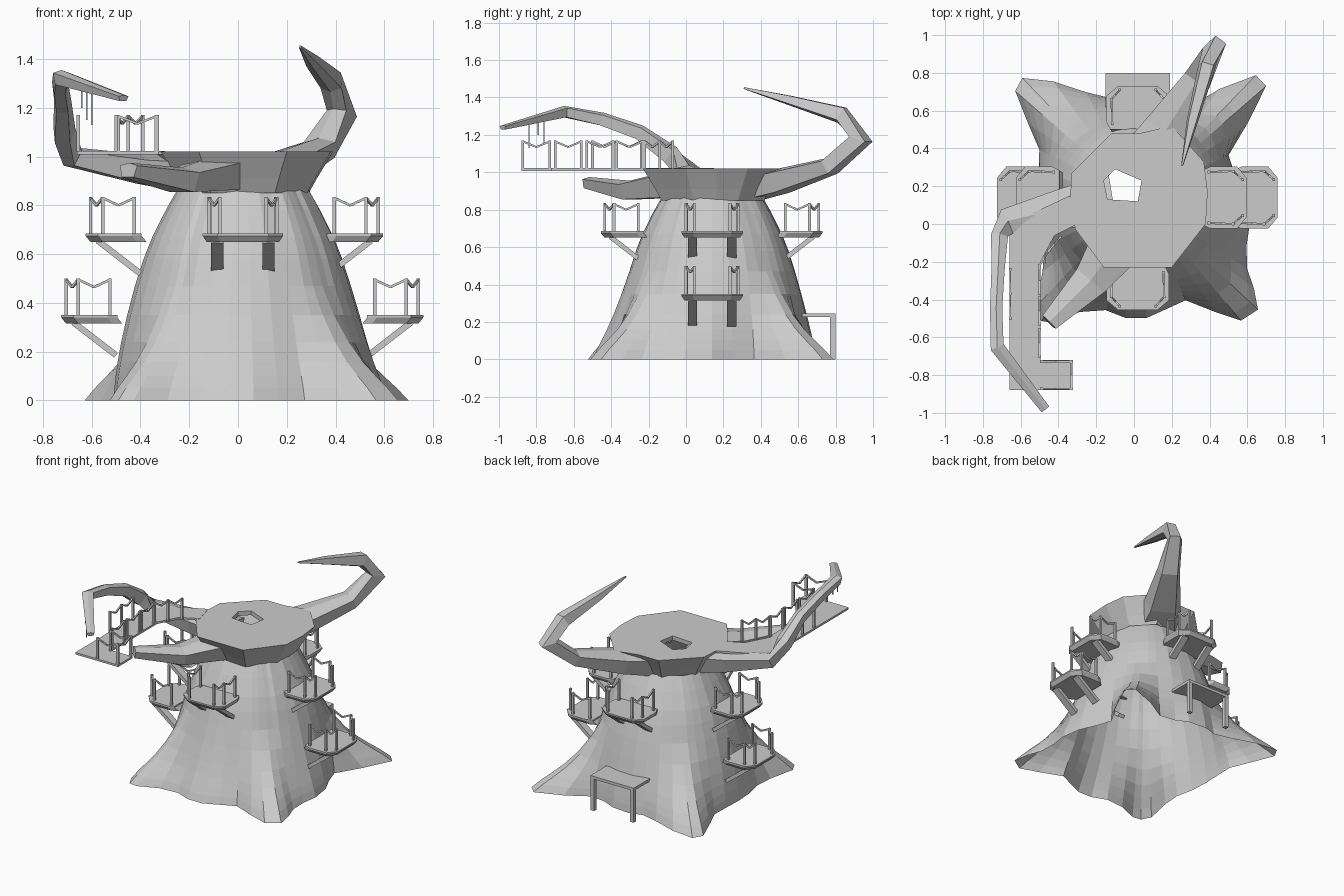
import bpy, bmesh
from math import cos, sin, radians
from mathutils import Vector, Matrix
import random

random.seed(4)
if "Cube" in bpy.data.objects:
    bpy.data.objects.remove(bpy.data.objects["Cube"])

grey = bpy.data.materials.new("plain_grey")
grey.use_nodes = True
GREY = (0.6, 0.6, 0.6, 1)
grey.diffuse_color = GREY
grey.node_tree.nodes["Principled BSDF"].inputs["Base Color"].default_value = GREY

CX, CY = 0.02, 0.14


def finish(name, bm):
    bmesh.ops.recalc_face_normals(bm, faces=bm.faces)
    me = bpy.data.meshes.new(name)
    bm.to_mesh(me)
    bm.free()
    me.materials.append(grey)
    ob = bpy.data.objects.new(name, me)
    bpy.context.collection.objects.link(ob)


def loft(bm, rings, caps=True):
    """Bridge a list of equal closed point rings."""
    vs = [[bm.verts.new(p) for p in r] for r in rings]
    n = len(vs[0])
    for a, b in zip(vs, vs[1:]):
        for i in range(n):
            j = (i + 1) % n
            bm.faces.new((a[i], a[j], b[j], b[i]))
    if caps:
        bm.faces.new(vs[0][::-1])
        bm.faces.new(vs[-1])
    return vs


def bar(bm, a, b, w, h=None):
    """Square bar between two points, w wide and h deep."""
    a, b = Vector(a), Vector(b)
    d = (b - a).normalized()
    side = d.cross(Vector((0, 0, 1)))
    side = Vector((1, 0, 0)) if side.length < 0.01 else side.normalized()
    up = side.cross(d) * (h or w) / 2
    side *= w / 2
    loft(bm, [[p + side + up, p - side + up, p - side - up, p + side - up] for p in (a, b)])


def railing(bm, points, z):
    """Posts at the points, joined by rails that sag in the middle."""
    for x, y in points:
        bar(bm, (x, y, z), (x, y, z + 0.15), 0.014)
    for (x, y), (u, v) in zip(points, points[1:]):
        mid = ((x + u) / 2, (y + v) / 2, z + 0.115)
        bar(bm, (x, y, z + 0.145), mid, 0.01)
        bar(bm, mid, (u, v, z + 0.145), 0.01)


def branch(name, stations):
    """Five sided limb through (point, width, height) stations."""
    bm = bmesh.new()
    pts = [Vector(s[0]) for s in stations]
    rings, last = [], None
    for i, (_, w, h) in enumerate(stations):
        d = (pts[min(i + 1, len(pts) - 1)] - pts[max(i - 1, 0)]).normalized()
        side = d.cross(Vector((0, 0, 1))).normalized()
        # keep the section from twisting where the limb doubles back
        if last and side.dot(last) < 0:
            side = -side
        last = side
        up = side.cross(d)
        shape = ((-0.5, 0.3), (0, 0.5), (0.5, 0.3), (0.35, -0.5), (-0.35, -0.5))
        rings.append([pts[i] + side * w * s + up * h * t for s, t in shape])
    loft(bm, rings)
    finish(name, bm)


# Hollow trunk: a footprint of (angle, radius) with four pointed roots
FOOT = ((0, .57), (12, .53), (25, .53), (34, .7), (41, .9), (46, .9), (53, .72), (60, .56), (72, .53),
        (82, .55), (96, .56), (106, .55), (116, .62), (126, .76), (134, .88), (139, .86), (146, .7),
        (154, .58), (166, .54), (180, .53), (195, .54), (208, .56), (218, .64), (227, .8), (232, .83),
        (236, .8), (243, .68), (254, .62), (264, .64), (274, .64), (284, .61), (295, .6), (304, .73),
        (310, .85), (317, .87), (322, .78), (327, .69), (336, .63), (346, .61))
# height, plain radius, share of the root flare
LEVELS = ((0, .53, 1), (.05, .527, .84), (.1, .522, .66), (.16, .514, .46), (.24, .5, .27),
          (.35, .476, .1), (.47, .445, 0), (.58, .41, 0), (.67, .375, 0), (.78, .32, 0), (.87, .27, 0))

jitter = [random.uniform(-0.008, 0.008) for _ in FOOT]
trunk_rings = []
for z, base, flare in LEVELS:
    ring = []
    for (a, foot), j in zip(FOOT, jitter):
        r = base + flare * (foot - LEVELS[0][1]) + j * z
        ring.append((CX + r * cos(radians(a)), CY + r * sin(radians(a)), z))
    trunk_rings.append(ring)
bm = bmesh.new()
loft(bm, trunk_rings, caps=False)
finish("trunk", bm)

# Flared crown with a five sided opening in its flat top
RIM = ((0.38, 0.0), (0.39, 0.17), (0.37, 0.33), (0.2, 0.52), (0.03, 0.48), (-0.12, 0.48),
       (-0.33, 0.27), (-0.34, 0.1), (-0.31, -0.03), (-0.16, -0.23), (0.03, -0.23), (0.2, -0.23))
HOLE = ((-0.10, 0.29), (0.04, 0.23), (0.02, 0.12), (-0.14, 0.13), (-0.16, 0.23))


def shrunk(p, k, z):
    return (CX + (p[0] - CX) * k, CY + (p[1] - CY) * k, z)


bm = bmesh.new()
rings = loft(bm, [[shrunk(p, 0.73, 0.85) for p in RIM], [shrunk(p, 0.82, 0.91) for p in RIM],
                  [(x, y, 1.02) for x, y in RIM]], caps=False)
hole = [bm.verts.new((x, y, 1.02)) for x, y in HOLE]
low = [bm.verts.new((x, y, 0.99)) for x, y in HOLE]
inner = [bm.edges.new((hole[i], hole[(i + 1) % 5])) for i in range(5)]
outer = [bm.edges.get((rings[-1][i], rings[-1][(i + 1) % 12])) for i in range(12)]
bmesh.ops.triangle_fill(bm, edges=inner + outer, use_beauty=True)
for i in range(5):
    j = (i + 1) % 5
    bm.faces.new((hole[i], hole[j], low[j], low[i]))
finish("crown", bm)

# Limbs growing out of the crown
branch("tall_back_limb", [((0.06, 0.3, 0.92), 0.34, 0.16), ((0.17, 0.5, 0.955), 0.24, 0.13),
                          ((0.34, 0.77, 1.035), 0.15, 0.09), ((0.425, 0.93, 1.18), 0.1, 0.12),
                          ((0.385, 0.83, 1.305), 0.09, 0.09), ((0.31, 0.55, 1.385), 0.06, 0.05),
                          ((0.255, 0.31, 1.45), 0.01, 0.01)])
branch("hooked_side_limb", [((-0.12, 0.12, 0.92), 0.3, 0.17), ((-0.4, 0.08, 0.95), 0.2, 0.12),
                            ((-0.68, 0.01, 1.0), 0.14, 0.08), ((-0.715, -0.08, 1.095), 0.09, 0.1),
                            ((-0.72, -0.25, 1.215), 0.07, 0.08), ((-0.73, -0.45, 1.285), 0.065, 0.07),
                            ((-0.725, -0.65, 1.325), 0.075, 0.06), ((-0.47, -0.98, 1.24), 0.05, 0.025)])
branch("broken_front_limb", [((-0.06, -0.06, 0.94), 0.3, 0.15), ((-0.23, -0.3, 0.905), 0.19, 0.1),
                             ((-0.45, -0.52, 0.945), 0.1, 0.06)])

# High walkway along the hooked limb
DECK = ((-0.3, 0.0), (-0.42, -0.06), (-0.495, -0.2), (-0.495, -0.72), (-0.325, -0.72),
        (-0.325, -0.88), (-0.66, -0.88), (-0.66, 0.0), (-0.34, 0.15))
bm = bmesh.new()
loft(bm, [[(x, y, z) for x, y in DECK] for z in (1.008, 1.022)])
finish("walkway", bm)

bm = bmesh.new()
EDGE = -0.5
railing(bm, ((-0.39, -0.07), (-0.45, -0.14), (EDGE, -0.22)), 1.02)
for start in (-0.23, -0.39, -0.56):
    railing(bm, ((EDGE, start), (EDGE, start - 0.14)), 1.02)
railing(bm, ((-0.655, -0.24), (-0.655, -0.37), (-0.655, -0.5)), 1.02)
for y in (-0.728, -0.872):
    railing(bm, ((EDGE + 0.01, y), (-0.335, y)), 1.02)
railing(bm, ((-0.33, -0.728), (-0.33, -0.872)), 1.02)
finish("walkway_railings", bm)

# Ropes hanging from the hooked limb
bm = bmesh.new()
for x, y, z in ((-0.62, -0.76, 1.15), (-0.6, -0.84, 1.13), (-0.64, -0.79, 1.2)):
    bar(bm, (x, y, z), (x, y, 1.28), 0.006)
finish("hanging_ropes", bm)


# Balconies with railings and slanted braces
def balcony(name, turn, reach, z):
    """Built facing +x and turned about the trunk axis."""
    place = Matrix.Translation((CX, CY, 0)) @ Matrix.Rotation(radians(turn), 4, "Z")
    inside, w = reach - 0.23, 0.165
    plan = ((inside, -w + 0.02), (reach - 0.19, -w), (reach - 0.05, -w), (reach, -w + 0.06),
            (reach, w - 0.06), (reach - 0.05, w), (reach - 0.19, w), (inside, w - 0.02))
    bm = bmesh.new()
    loft(bm, [[(x - 0.02, y * 0.9, z - 0.035) for x, y in plan], [(x, y, z - 0.01) for x, y in plan],
              [(x, y, z) for x, y in plan]])
    for s in (-1, 1):
        bar(bm, (reach - 0.05, s * 0.105, z - 0.03), (reach - 0.225, s * 0.105, z - 0.165), 0.05, 0.025)
        railing(bm, ((reach - 0.2, s * 0.135), (reach - 0.07, s * 0.14), (reach - 0.02, s * 0.095)), z)
    bm.transform(place)
    finish(name, bm)


UPPER, LOWER = 0.685, 0.35
balcony("front_balcony", 270, 0.595, UPPER)
balcony("back_balcony", 90, 0.59, UPPER)
balcony("left_upper_balcony", 0, 0.575, UPPER)
balcony("right_upper_balcony", 180, 0.645, UPPER)
balcony("left_lower_balcony", 0, 0.74, LOWER)
balcony("right_lower_balcony", 180, 0.745, LOWER)

# Porch over the rear entrance
bm = bmesh.new()
bar(bm, (CX, 0.62, 0.235), (CX, 0.8, 0.235), 0.34, 0.02)
for s in (-1, 1):
    bar(bm, (CX + s * 0.155, 0.785, 0), (CX + s * 0.155, 0.785, 0.23), 0.028)
finish("rear_porch", bm)
